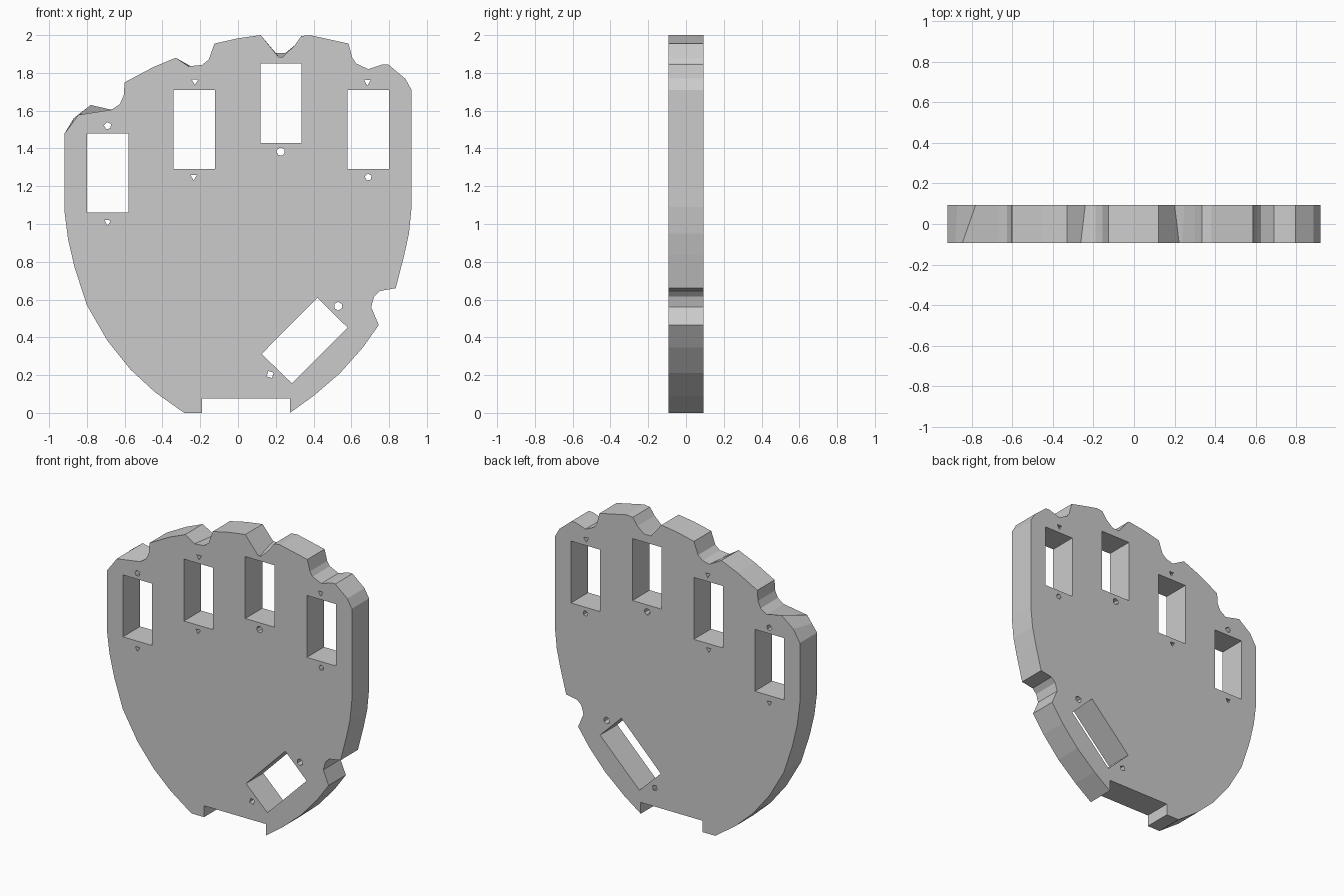
import bpy, bmesh
from math import cos, sin, pi
from mathutils import Matrix, Vector

HALF = 0.0925   # half thickness of the plate

# Outer outline in front view (x, z), starting at the wrist notch
outline = [
    (-.19, 0), (-.19, .077), (.275, .077), (.275, 0),
    (.40, .09), (.54, .21), (.66, .345), (.745, .465),            # lower right curve
    (.705, .56), (.72, .615), (.75, .645), (.835, .66),           # thumb notch
    (.88, .835), (.905, .95), (.919, 1.09), (.919, 1.71),
    (.885, 1.77), (.795, 1.845), (.765, 1.845), (.69, 1.82),
    (.625, 1.85), (.605, 1.88), (.585, 1.955),                    # finger notches
    (.38, 2.0), (.335, 1.995), (.30, 1.945), (.25, 1.905), (.20, 1.905),
    (.12, 2.0), (0, 1.983), (-.125, 1.955), (-.155, 1.87),
    (-.19, 1.842), (-.24, 1.83), (-.33, 1.88), (-.45, 1.83), (-.60, 1.75),
    (-.605, 1.68), (-.625, 1.635), (-.67, 1.605), (-.78, 1.63),
    (-.87, 1.56), (-.919, 1.478),
    (-.919, 1.07), (-.90, .92), (-.865, .77), (-.80, .57),        # left curve
    (-.69, .38), (-.57, .23), (-.44, .11), (-.285, 0)]

# Outline corners that sit elsewhere on the front face
front_moves = {(.25, 1.905): (.237, 1.885), (.20, 1.905): (.222, 1.875),
               (-.78, 1.63): (-.845, 1.578), (-.87, 1.56): (-.88, 1.53),
               (-.24, 1.83): (-.262, 1.835)}

# Slots: centre x, centre z; the last one is the tilted thumb slot
slots = [(-.69, 1.27), (-.232, 1.50), (.228, 1.64), (.69, 1.50)]
# Screw holes: x, z, radius, sides
holes = [(-.69, 1.52, .02, 5), (-.69, 1.01, .02, 3), (-.228, 1.755, .02, 3),
         (-.235, 1.25, .02, 3), (.226, 1.383, .022, 7), (.685, 1.753, .021, 3),
         (.69, 1.248, .019, 5), (.53, .565, .023, 6), (.17, .203, .021, 4)]

curve = bpy.data.curves.new("hand_plate", 'CURVE')
curve.dimensions = '2D'
curve.fill_mode = 'BOTH'
curve.extrude = HALF


def add_loop(points):
    spline = curve.splines.new('POLY')
    spline.points.add(len(points) - 1)
    for p, (x, z) in zip(spline.points, points):
        p.co = (x, z, 0, 1)
    spline.use_cyclic_u = True
    spline.use_smooth = False


add_loop(outline)
for x, z in slots:
    add_loop([(x + a * .109, z + b * .21) for a, b in ((-1, -1), (-1, 1), (1, 1), (1, -1))])
add_loop([(.42, .61), (.58, .452), (.285, .157), (.125, .312)])
for x, z, r, n in holes:
    add_loop([(x + r * cos(.5 + 2 * pi * i / n), z + r * sin(.5 + 2 * pi * i / n))
              for i in range(n)])

# Filled plate turned into a mesh
plate = bpy.data.objects.new("hand_plate", curve)
bpy.context.collection.objects.link(plate)
bpy.context.view_layer.objects.active = plate
plate.select_set(True)
bpy.ops.object.convert(target='MESH')
plate = bpy.context.view_layer.objects.active

# Weld, slant the notch walls and stand the plate upright
bm = bmesh.new()
bm.from_mesh(plate.data)
bmesh.ops.remove_doubles(bm, verts=bm.verts, dist=.0005)
for (x, z), (nx, nz) in front_moves.items():
    for v in bm.verts:
        if (v.co - Vector((x, z, HALF))).length < .002:
            v.co = (nx, nz, HALF)
bmesh.ops.transform(bm, matrix=Matrix.Rotation(pi / 2, 4, 'X'), verts=bm.verts)
bmesh.ops.recalc_face_normals(bm, faces=bm.faces)
for f in bm.faces:
    f.smooth = False
bm.to_mesh(plate.data)
bm.free()
